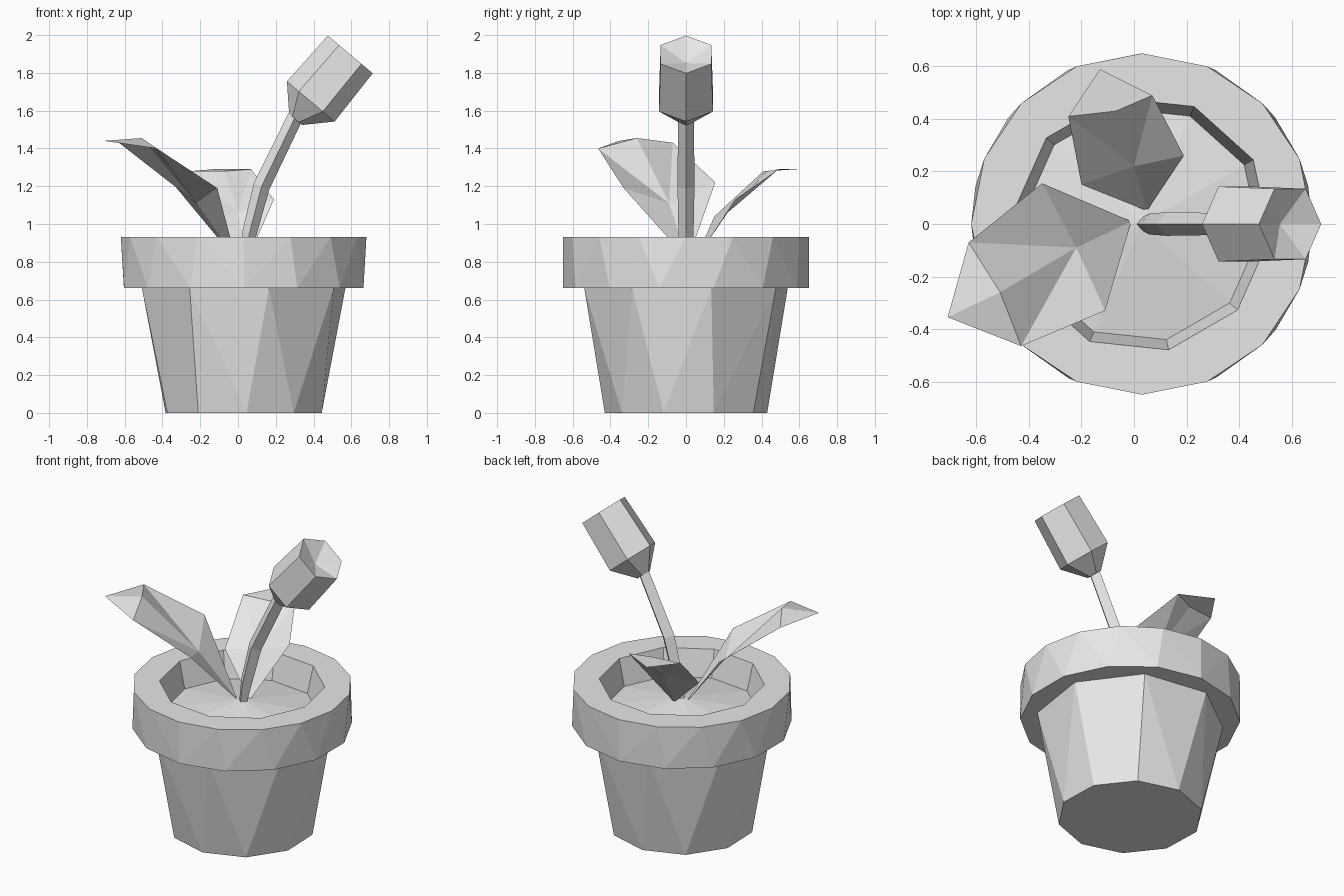
import bpy
import bmesh
from math import sin, cos, tau, radians
from mathutils import Vector

if "Cube" in bpy.data.objects:
    bpy.data.objects.remove(bpy.data.objects["Cube"], do_unlink=True)

grey = bpy.data.materials.new("plain_grey")
grey.use_nodes = True
grey.diffuse_color = (0.8, 0.8, 0.8, 1)
grey.node_tree.nodes["Principled BSDF"].inputs["Base Color"].default_value = (0.8, 0.8, 0.8, 1)

CENTRE = Vector((0.03, 0, 0))
X, Y, Z = Vector((1, 0, 0)), Vector((0, 1, 0)), Vector((0, 0, 1))


def finish(bm, name):
    bmesh.ops.recalc_face_normals(bm, faces=bm.faces)
    mesh = bpy.data.meshes.new(name)
    bm.to_mesh(mesh)
    bm.free()
    mesh.materials.append(grey)
    obj = bpy.data.objects.new(name, mesh)
    bpy.context.collection.objects.link(obj)
    return obj


def ring(bm, centre, radius, count, phase=0.0, u=X, v=Y):
    """Ring of vertices, returned with their turn angles in ascending order."""
    out = []
    for i in range(count):
        a = (radians(phase) % (tau / count)) + tau * i / count
        out.append((a, bm.verts.new(centre + (u * cos(a) + v * sin(a)) * radius)))
    return out


def band(bm, low, high):
    """Zip two rings, possibly of different counts, with triangles."""
    low = low + [(low[0][0] + tau, low[0][1])]
    high = high + [(high[0][0] + tau, high[0][1])]
    i = j = 0
    while i < len(low) - 1 or j < len(high) - 1:
        step_low = j == len(high) - 1 or (
            i < len(low) - 1 and low[i + 1][0] + low[i][0] <= high[j + 1][0] + high[j][0])
        if step_low:
            bm.faces.new((low[i][1], low[i + 1][1], high[j][1]))
            i += 1
        else:
            bm.faces.new((low[i][1], high[j + 1][1], high[j][1]))
            j += 1


def loft(bm, rings, cap_start=True, cap_end=True):
    for a, b in zip(rings, rings[1:]):
        band(bm, a, b)
    if cap_start:
        bm.faces.new([v for _, v in reversed(rings[0])])
    if cap_end:
        bm.faces.new([v for _, v in rings[-1]])


def fan(bm, edge, tip):
    apex = bm.verts.new(tip)
    for k in range(len(edge)):
        bm.faces.new((edge[k][1], edge[(k + 1) % len(edge)][1], apex))


# Pot: base, body, overhanging rim and inner wall (height, radius, sides, phase)
bm = bmesh.new()
pot_profile = [(0, 0.43, 10, 20), (0.66, 0.555, 8, 14), (0.66, 0.65, 14, 13),
               (0.93, 0.65, 16, 0), (0.93, 0.49, 10, 30), (0.76, 0.45, 10, 30)]
loft(bm, [ring(bm, CENTRE + Z * z, r, n, p) for z, r, n, p in pot_profile])
finish(bm, "pot")

# Soil: low mound
bm = bmesh.new()
fan(bm, ring(bm, CENTRE + Z * 0.76, 0.45, 10, 30), (0.03, 0, 0.83))
finish(bm, "soil")

# Stem: bent four-sided tube
bm = bmesh.new()
path = [(0.03, 0.79, 0.025), (0.06, 0.95, 0.04), (0.125, 1.2, 0.045), (0.305, 1.57, 0.042)]
lean = Vector((0.9, 0, -0.4))
loft(bm, [ring(bm, Vector((x, 0, z)), r, 4, 0, lean, Y) for x, z, r in path])
finish(bm, "stem")

# Flower: hexagonal cup with a shallow hollow at its mouth
bm = bmesh.new()
axis = Vector((0.29, 0, 0.345)).normalized()
side = axis.cross(Y) * -1
foot = Vector((0.305, 0, 1.553))
cup = [ring(bm, foot + axis * d, r, 6, 0, side, Y)
       for d, r in ((0, 0.045), (0.125, 0.165), (0.45, 0.155))]
loft(bm, cup, cap_end=False)
fan(bm, cup[-1], foot + axis * 0.39)
finish(bm, "flower")


# Leaves: cupped blades, rows run from root to tip as left edge, middle, right edge
def leaf(name, root, rows, tip):
    bm = bmesh.new()
    start, end = bm.verts.new(root), bm.verts.new(tip)
    grid = [[bm.verts.new(p) for p in row] for row in rows]
    for k in range(2):
        bm.faces.new((start, grid[0][k + 1], grid[0][k]))
        bm.faces.new((grid[-1][k], grid[-1][k + 1], end))
        for a, b in zip(grid, grid[1:]):
            mid, edge = (1, 0) if k == 0 else (1, 2)
            bm.faces.new((a[mid], a[edge], b[edge]))
            bm.faces.new((a[mid], b[edge], b[mid]))
    finish(bm, name)


leaf("front_leaf", (-0.01, 0.01, 0.81),
     [[(-0.35, 0.155, 1.22), (-0.22, -0.09, 1.11), (-0.11, -0.33, 1.19)],
      [(-0.63, -0.07, 1.43), (-0.51, -0.26, 1.455), (-0.43, -0.465, 1.4)]],
     (-0.71, -0.355, 1.44))
leaf("back_leaf", (0.05, 0.05, 0.81),
     [[(0.19, 0.26, 1.13), (0.0, 0.22, 1.06), (-0.2, 0.15, 1.04)],
      [(0.07, 0.49, 1.29), (-0.07, 0.43, 1.28), (-0.25, 0.41, 1.28)]],
     (-0.13, 0.59, 1.29))
